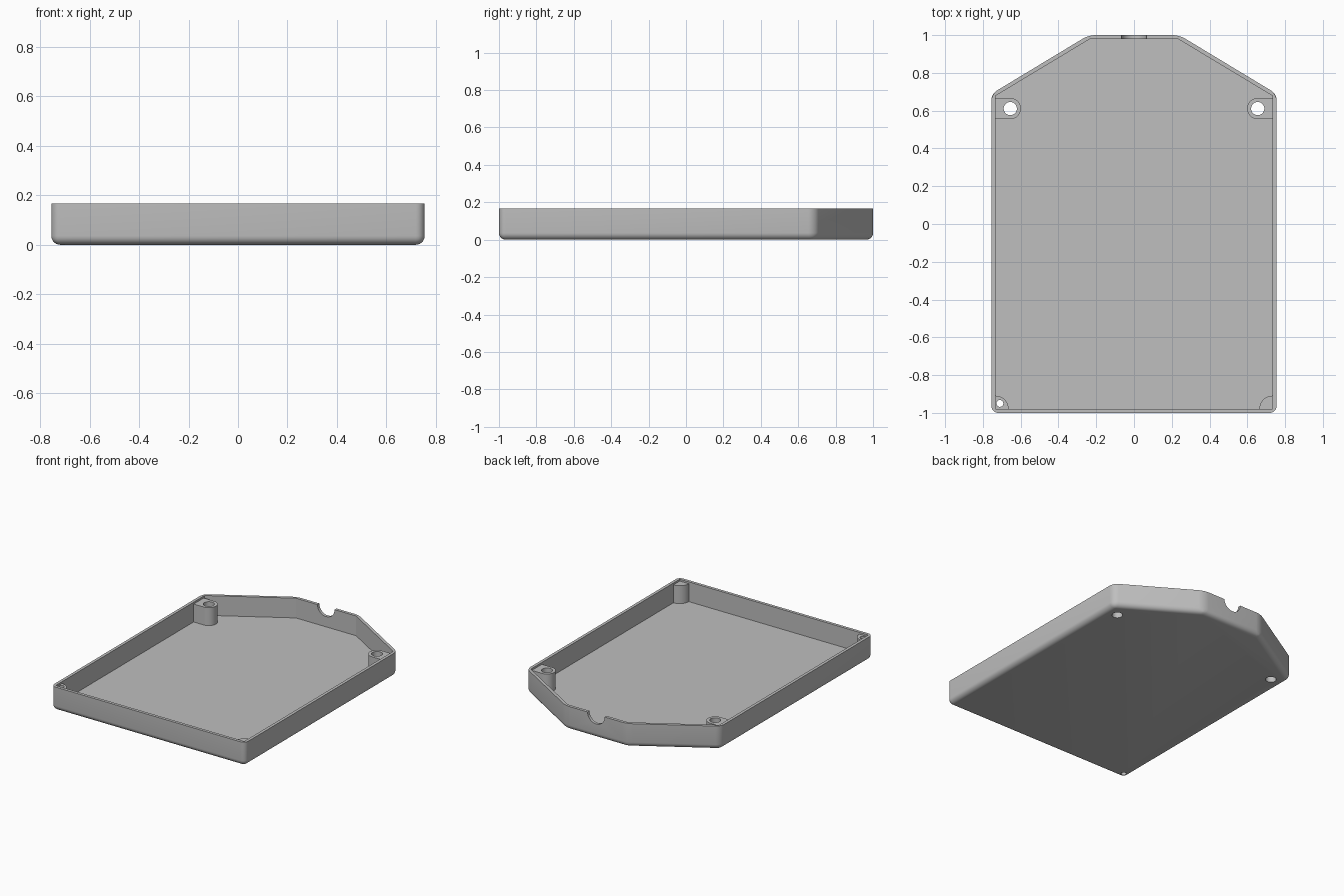
import bpy, bmesh, math

cube = bpy.data.objects.get("Cube")
if cube:
    bpy.data.objects.remove(cube, do_unlink=True)

HEIGHT, FLOOR, POST_TOP = 0.167, 0.028, 0.154
WALL_X, WALL_Y = 0.734, 0.979          # inner faces of the walls

grey = bpy.data.materials.new("plain grey")
grey.use_nodes = True
COLOUR = (0.52, 0.52, 0.52, 1)
grey.diffuse_color = COLOUR
grey.node_tree.nodes["Principled BSDF"].inputs["Base Color"].default_value = COLOUR


def prism(name, outline, z0, z1, fillet=0):
    """Extrude an outline; optionally round all but the top edges."""
    bm = bmesh.new()
    face = bm.faces.new([bm.verts.new((x, y, z0)) for x, y in outline])
    top = bmesh.ops.extrude_face_region(bm, geom=[face])["geom"]
    verts = [g for g in top if isinstance(g, bmesh.types.BMVert)]
    bmesh.ops.translate(bm, verts=verts, vec=(0, 0, z1 - z0))
    bmesh.ops.recalc_face_normals(bm, faces=bm.faces[:])
    if fillet:
        edges = [e for e in bm.edges if min(v.co.z for v in e.verts) < z1 - 0.001]
        bmesh.ops.bevel(bm, geom=edges, offset=fillet, offset_type='OFFSET',
                        segments=6, profile=0.5, affect='EDGES')
    mesh = bpy.data.meshes.new(name)
    bm.to_mesh(mesh)
    bm.free()
    mesh.materials.append(grey)
    obj = bpy.data.objects.new(name, mesh)
    bpy.context.collection.objects.link(obj)
    return obj


def arc(cx, cy, r, start, end, steps):
    angles = [math.radians(start + (end - start) * i / steps) for i in range(steps + 1)]
    return [(cx + r * math.cos(a), cy + r * math.sin(a)) for a in angles]


def activate(obj):
    bpy.ops.object.select_all(action='DESELECT')
    obj.select_set(True)
    bpy.context.view_layer.objects.active = obj


def cut(obj, cutter):
    activate(obj)
    mod = obj.modifiers.new("cut", 'BOOLEAN')
    mod.operation, mod.solver, mod.object = 'DIFFERENCE', 'EXACT', cutter
    bpy.ops.object.modifier_apply(modifier=mod.name)


def hole(x, y, r):
    return prism("hole_cutter", arc(x, y, r, 0, 350, 35), -0.1, 0.3)


def tray_outline(x, y, shoulder, back):
    return [(-x, -y), (x, -y), (x, shoulder), (back, y), (-back, y), (-x, shoulder)]


# Tray shell: rounded outside, sharp cavity inside
tray = prism("tray", tray_outline(0.755, 1.0, 0.689, 0.24), 0, HEIGHT, 0.036)
cutters = [prism("cavity_cutter", tray_outline(WALL_X, WALL_Y, 0.678, 0.234), FLOOR, 0.3)]
cut(tray, cutters[0])

# Half-round cable notch in the back wall
notch = prism("notch_cutter", arc(0, 0, 0.067, 0, 350, 35), -0.1, 0.1)
notch.rotation_euler.x = math.pi / 2
notch.location = (0, 1.0, HEIGHT)
cutters.append(notch)
bpy.context.view_layer.update()
cut(tray, notch)

parts = [tray]
for side, label in ((1, "left"), (-1, "right")):
    # Screw boss that runs into the side wall
    shape = arc(0.655, 0.611, 0.056, 90, 270, 20)
    shape = [(WALL_X + 0.008, 0.667)] + shape + [(WALL_X + 0.008, 0.555)]
    boss = prism(label + "_screw_boss", [(side * x, y) for x, y in shape], 0.012, POST_TOP)
    drill = hole(side * 0.655, 0.611, 0.035)
    cutters.append(drill)
    cut(boss, drill)
    cut(tray, drill)

    # Quarter-round post in the front corner
    shape = arc(WALL_X, -WALL_Y, 0.07, 90, 180, 12)
    edge_x, edge_y = WALL_X + 0.006, -WALL_Y - 0.006
    shape = ([(edge_x, -WALL_Y + 0.07)] + shape
             + [(WALL_X - 0.07, edge_y), (edge_x, edge_y)])
    post = prism(label + "_corner_post", [(side * x, y) for x, y in shape], 0.022, POST_TOP)
    parts += [boss, post]

# Small hole through the right corner post only
pin = hole(-0.71, -0.95, 0.018)
cutters.append(pin)
cut(parts[-1], pin)
cut(tray, pin)

for c in cutters:
    bpy.data.objects.remove(c, do_unlink=True)
for part in parts:
    activate(part)
    bpy.ops.object.shade_smooth_by_angle(angle=math.radians(28))
